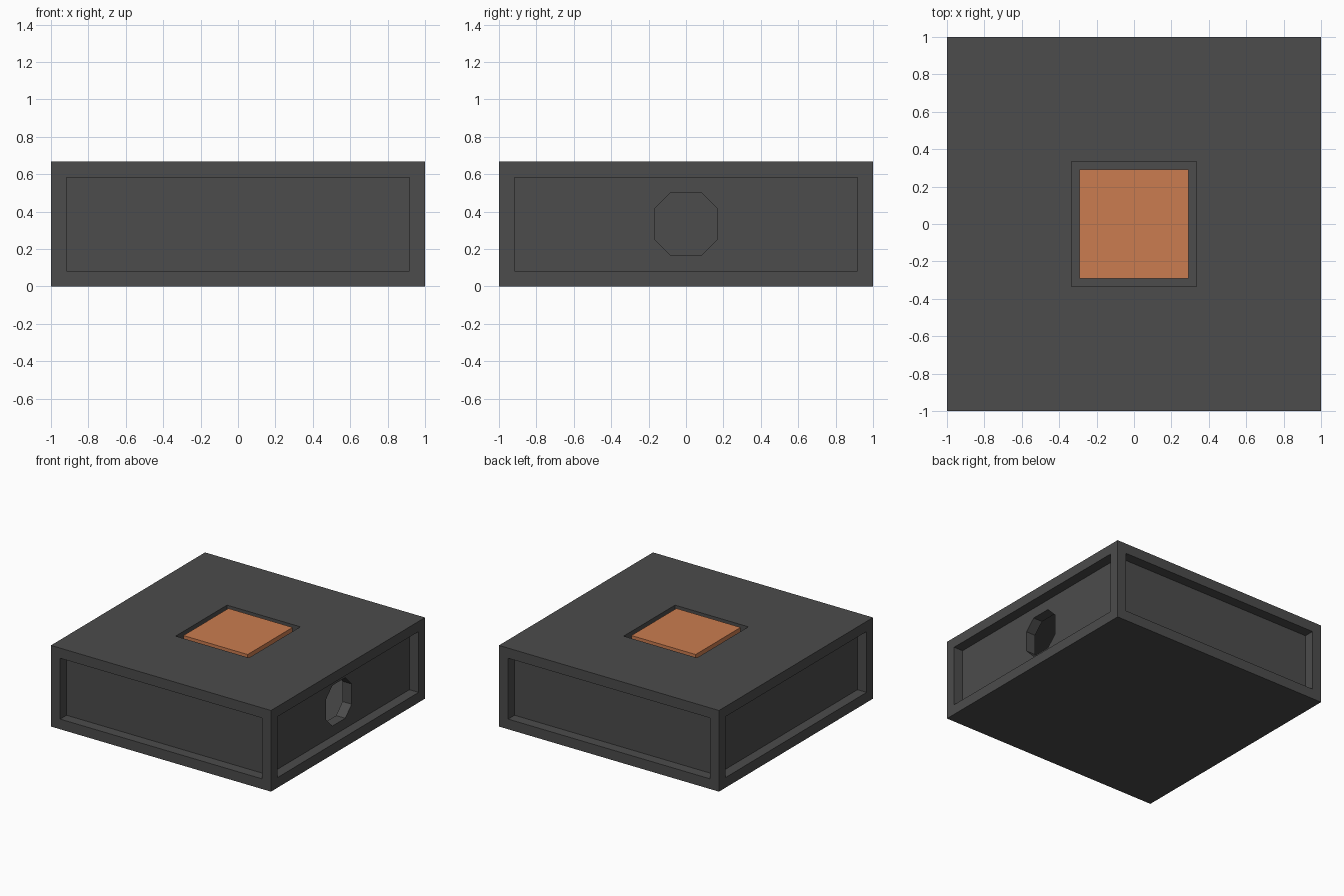
import bpy, bmesh
from mathutils import Matrix, Vector

if "Cube" in bpy.data.objects:
    bpy.data.objects.remove(bpy.data.objects["Cube"])

U = 2 / 24  # one design step
UP = Vector((0, 0, 1))


def material(name, rgb):
    m = bpy.data.materials.new(name)
    m.diffuse_color = (*rgb, 1)
    m.use_nodes = True
    m.node_tree.nodes["Principled BSDF"].inputs["Base Color"].default_value = m.diffuse_color
    return m


grey = material("dark grey", (0.072, 0.072, 0.072))
copper = material("copper orange", (0.597, 0.202, 0.080))


def make_object(name, bm, mat):
    me = bpy.data.meshes.new(name)
    bm.to_mesh(me)
    bm.free()
    me.materials.append(mat)
    ob = bpy.data.objects.new(name, me)
    bpy.context.collection.objects.link(ob)
    return ob


def box_mesh(size, centre):
    bm = bmesh.new()
    bmesh.ops.create_cube(bm, size=1, matrix=Matrix.Translation(centre) @ Matrix.Diagonal((*size, 1)))
    bm.normal_update()
    return bm


def face_towards(bm, n):
    return max(bm.faces, key=lambda f: f.normal.dot(n) + f.calc_center_median().dot(n))


def rectangle(w, h):
    return [(-w, -h), (w, -h), (w, h), (-w, h)]


def cut_hole(bm, face, outline, depth, floor=True):
    """Sink an outline (counter-clockwise, in steps from the face centre) into a flat face."""
    n = face.normal.copy()
    u = UP.cross(n) if abs(n.z) < 0.5 else Vector((1, 0, 0))
    v = n.cross(u)
    centre = face.calc_center_median()
    outer = list(face.edges)
    bmesh.ops.delete(bm, geom=[face], context='FACES_ONLY')
    points = [centre + (u * a + v * b) * U for a, b in outline]
    rim = [bm.verts.new(p) for p in points]
    low = [bm.verts.new(p - n * depth) for p in points]
    pairs = [(i, (i + 1) % len(rim)) for i in range(len(rim))]
    inner = [bm.edges.new((rim[i], rim[j])) for i, j in pairs]
    fill = bmesh.ops.triangle_fill(bm, use_beauty=True, edges=outer + inner, normal=n)
    for f in fill["geom"]:
        if isinstance(f, bmesh.types.BMFace):
            f.normal_update()
            if f.normal.dot(n) < 0:
                f.normal_flip()
    for i, j in pairs:
        bm.faces.new((rim[i], rim[j], low[j], low[i]))
    bottom = bm.faces.new(low) if floor else None
    bm.normal_update()
    return bottom


# housing: a flat box with a square recess in the top
bm = box_mesh((24 * U, 24 * U, 8 * U), (0, 0, 4 * U))
cut_hole(bm, face_towards(bm, UP), rectangle(4, 4), U)

# sunken panel on each of the four sides
panels = {}
for d in ((1, 0, 0), (-1, 0, 0), (0, 1, 0), (0, -1, 0)):
    panels[d] = cut_hole(bm, face_towards(bm, Vector(d)), rectangle(11, 3), U)

# eight-sided port through the right panel
octagon = [(2, -1), (2, 1), (1, 2), (-1, 2), (-2, 1), (-2, -1), (-1, -2), (1, -2)]
cut_hole(bm, panels[(1, 0, 0)], octagon, U, floor=False)
make_object("housing", bm, grey)

# hollow inside seen through the port, open towards it
bm = box_mesh((20 * U, 20 * U, 5.6 * U), (0, 0, 3.8 * U))
bmesh.ops.delete(bm, geom=[face_towards(bm, Vector((1, 0, 0)))], context='FACES_ONLY')
bmesh.ops.reverse_faces(bm, faces=bm.faces[:])
make_object("inner_lining", bm, grey)

# copper contact plate standing in the recess, level with the top
make_object("contact_plate", box_mesh((7 * U, 7 * U, U), (0, 0, 7.5 * U)), copper)
